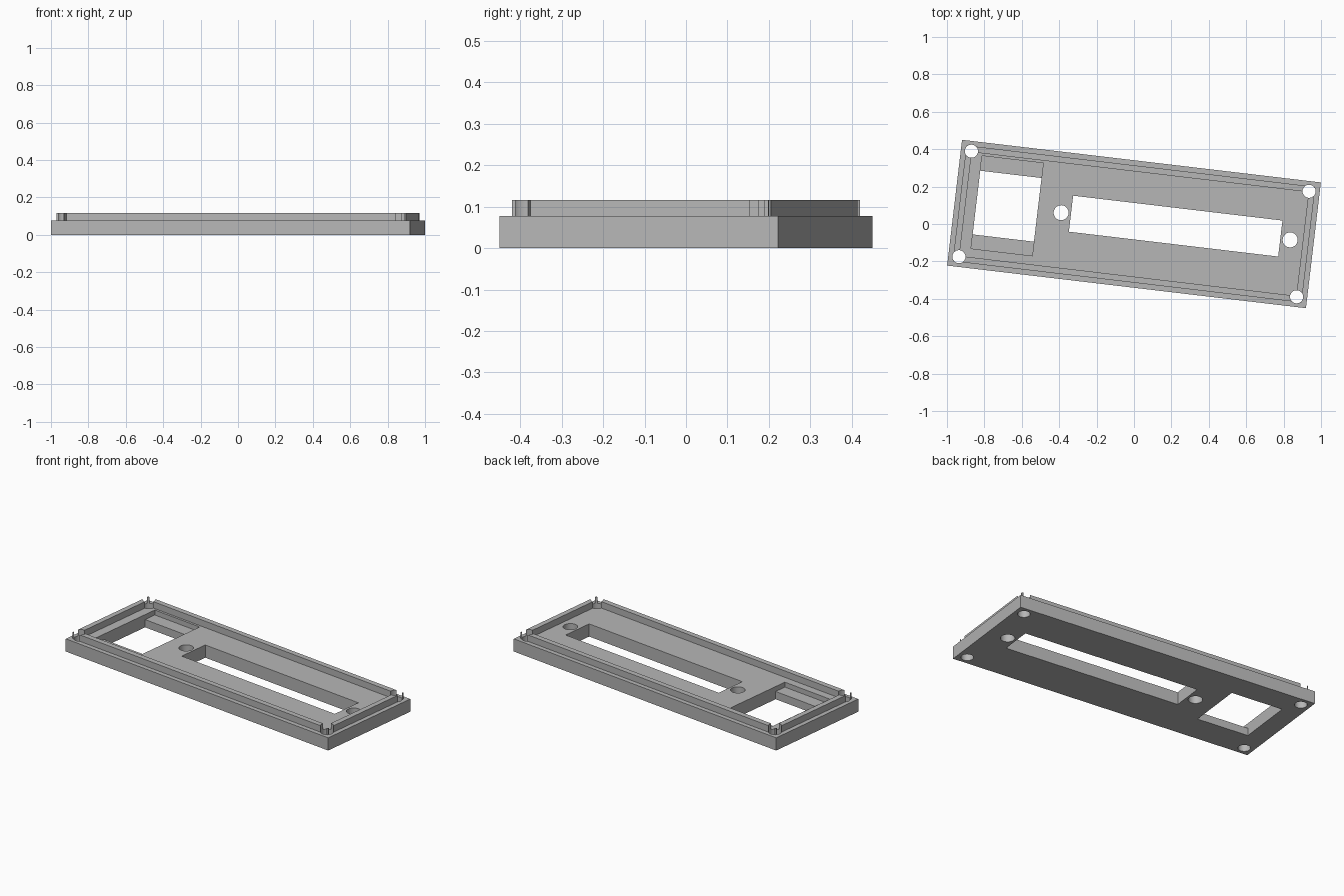
import bpy
from math import radians

cube = bpy.data.objects.get("Cube")
if cube:
    bpy.data.objects.remove(cube, do_unlink=True)

LENGTH, WIDTH = 1.932, 0.677
SLAB_TOP, LIP_TOP, POCKET_FLOOR = 0.077, 0.116, 0.047
ABOVE, BELOW = 0.2, -0.1

grey = bpy.data.materials.new("plain grey")
grey.use_nodes = True
grey.diffuse_color = (0.47, 0.47, 0.47, 1)
grey.node_tree.nodes["Principled BSDF"].inputs["Base Color"].default_value = grey.diffuse_color


def box(name, x0, x1, y0, y1, z0, z1):
    bpy.ops.mesh.primitive_cube_add(
        size=1, location=((x0 + x1) / 2, (y0 + y1) / 2, (z0 + z1) / 2))
    ob = bpy.context.object
    ob.name = name
    ob.scale = (x1 - x0, y1 - y0, z1 - z0)
    bpy.ops.object.transform_apply(location=True, rotation=False, scale=True)
    ob.data.materials.append(grey)
    return ob


def inset_box(name, inset, z0, z1):
    x, y = LENGTH / 2 - inset, WIDTH / 2 - inset
    return box(name, -x, x, -y, y, z0, z1)


def drill(name, x, y, radius):
    bpy.ops.mesh.primitive_cylinder_add(
        vertices=48, radius=radius, depth=ABOVE - BELOW,
        location=(x, y, (ABOVE + BELOW) / 2))
    ob = bpy.context.object
    ob.name = name
    ob.data.materials.append(grey)
    return ob


def combine(target, tool, operation):
    tool.hide_render = True
    mod = target.modifiers.new(operation.title(), "BOOLEAN")
    mod.operation = operation
    mod.solver = "EXACT"
    mod.object = tool
    bpy.ops.object.select_all(action="DESELECT")
    bpy.context.view_layer.objects.active = target
    target.select_set(True)
    bpy.ops.object.modifier_apply(modifier=mod.name)
    bpy.data.objects.remove(tool, do_unlink=True)


# Slab with a raised lip set in from its edge
panel = inset_box("cover_panel", 0, 0, SLAB_TOP)
combine(panel, inset_box("lip_block", 0.027, SLAB_TOP / 2, LIP_TOP), "UNION")
combine(panel, inset_box("lip_cavity", 0.059, SLAB_TOP, ABOVE), "DIFFERENCE")

# Recessed pocket with a window, and the long slot
cutters = [
    box("window_pocket", -0.85, -0.52, -0.233, 0.266, POCKET_FLOOR, ABOVE),
    box("window", -0.85, -0.52, -0.157, 0.186, BELOW, ABOVE),
    box("long_slot", -0.341, 0.786, -0.082, 0.112, BELOW, ABOVE),
]
# Holes at the slot ends and in the four corners
for x in (-0.394, 0.839):
    cutters.append(drill("slot_hole", x, 0.014, 0.04))
for sx in (-1, 1):
    for sy in (-1, 1):
        cutters.append(drill("corner_hole", sx * 0.909, sy * 0.284, 0.035))
for cutter in cutters:
    combine(panel, cutter, "DIFFERENCE")

# Shading and the slight turn of the whole panel
bpy.ops.object.select_all(action="DESELECT")
panel.select_set(True)
bpy.context.view_layer.objects.active = panel
bpy.ops.object.shade_smooth_by_angle(angle=radians(30))
panel.rotation_euler.z = radians(-6.77)
